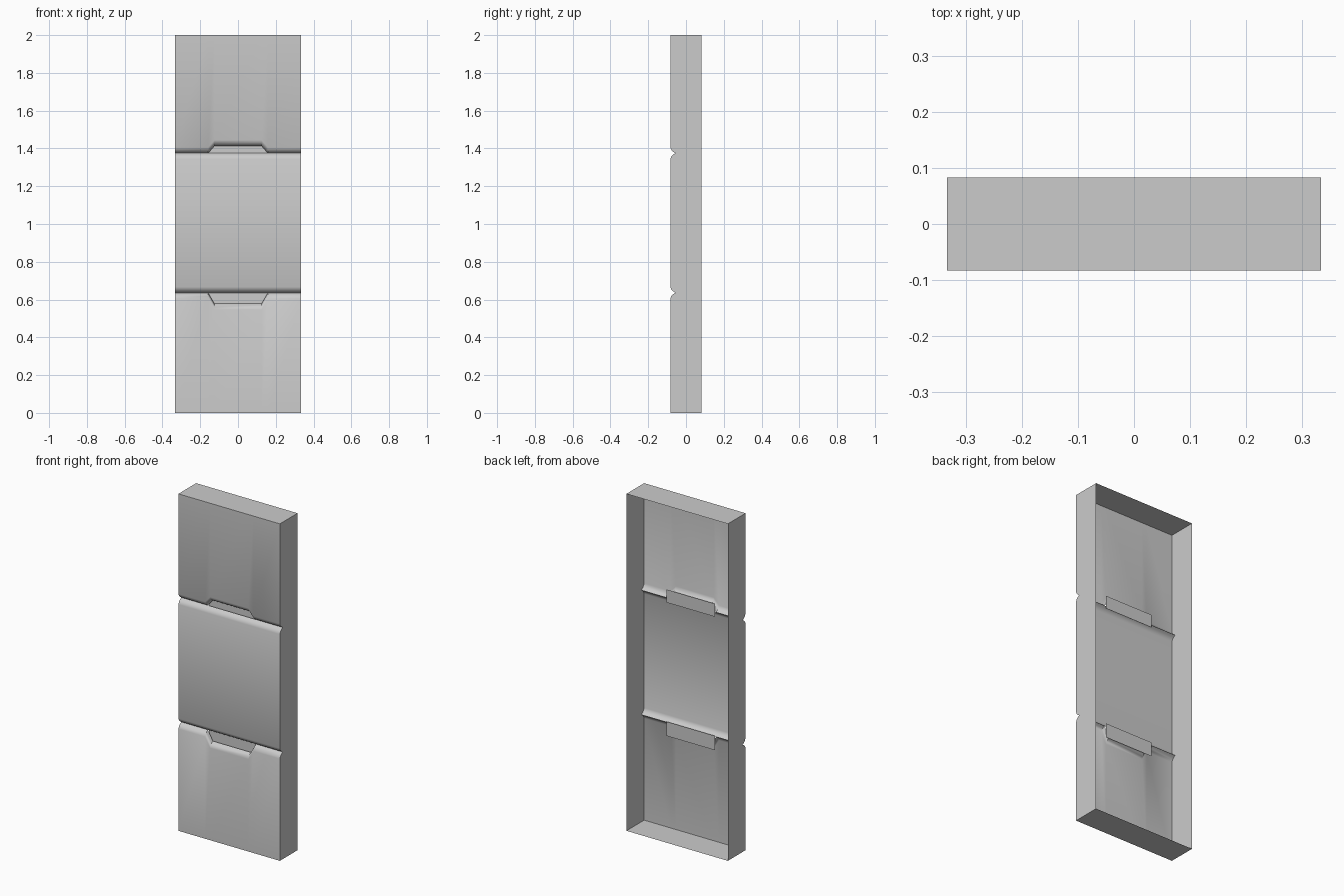
import bpy
import bmesh

if "Cube" in bpy.data.objects:
    bpy.data.objects.remove(bpy.data.objects["Cube"], do_unlink=True)

grey = bpy.data.materials.new("plain_grey")
grey.use_nodes = True
grey.diffuse_color = (0.6, 0.6, 0.6, 1)
grey.node_tree.nodes["Principled BSDF"].inputs["Base Color"].default_value = (0.6, 0.6, 0.6, 1)

HALF_W, FRONT, BACK, HEIGHT = 0.333, -0.083, 0.083, 2.0
PLATE_Y = -0.045
COLUMNS = [-HALF_W, -0.158, -0.125, 0.125, 0.158, HALF_W]
# Rounded edge: distance from groove centre, depth behind the front
ROLL = [(0.0, 0.027), (0.008, 0.014), (0.018, 0.005), (0.031, 0.0)]
UPPER, LOWER = 1.375, 0.636
UPPER_NOTCH, LOWER_NOTCH = 0.038, 0.058


def edge_rows(groove, direction, notch=0.0):
    """Rows of a rolled panel edge: height, y, and notch shift."""
    return [(groove + direction * d, FRONT + depth, direction * notch) for d, depth in ROLL]


def finish(name, bm):
    bmesh.ops.recalc_face_normals(bm, faces=bm.faces)
    mesh = bpy.data.meshes.new(name)
    bm.to_mesh(mesh)
    bm.free()
    mesh.materials.append(grey)
    obj = bpy.data.objects.new(name, mesh)
    bpy.context.collection.objects.link(obj)
    bpy.ops.object.select_all(action="DESELECT")
    obj.select_set(True)
    bpy.context.view_layer.objects.active = obj
    bpy.ops.object.shade_smooth_by_angle(angle=0.6)
    return obj


# Front panels: bottom, middle and top strips, each running upwards
panels = [
    [(0, FRONT, 0)] + edge_rows(LOWER, -1, LOWER_NOTCH)[::-1],
    edge_rows(LOWER, 1) + edge_rows(UPPER, -1)[::-1],
    edge_rows(UPPER, 1, UPPER_NOTCH) + [(HEIGHT, FRONT, 0)],
]

bm = bmesh.new()
for rows in panels:
    grid = []
    for z, y, shift in rows:
        grid.append([bm.verts.new((x, y, z + (shift if abs(x) < 0.13 else 0))) for x in COLUMNS])
    for low, high in zip(grid, grid[1:]):
        for i in range(len(COLUMNS) - 1):
            bm.faces.new((low[i], low[i + 1], high[i + 1], high[i]))

# Side walls follow the grooved outline
outline = [(y, z) for rows in panels for z, y, _ in rows]
outline = [p for i, p in enumerate(outline) if i == 0 or p != outline[i - 1]]
for x in (-HALF_W, HALF_W):
    wall = outline + [(BACK, HEIGHT), (BACK, 0)]
    bm.faces.new([bm.verts.new((x, y, z)) for y, z in wall])

# Top and bottom walls; the back stays open
for z in (0, HEIGHT):
    corners = [(-HALF_W, FRONT), (HALF_W, FRONT), (HALF_W, BACK), (-HALF_W, BACK)]
    bm.faces.new([bm.verts.new((x, y, z)) for x, y in corners])
bmesh.ops.remove_doubles(bm, verts=bm.verts, dist=0.0005)
finish("panel_shell", bm)

# Flat plates behind the notches
for name, low, high in (
    ("upper_notch_plate", UPPER - 0.022, UPPER + 0.055),
    ("lower_notch_plate", LOWER - 0.075, LOWER + 0.01),
):
    bm = bmesh.new()
    corners = [(-0.158, low), (0.158, low), (0.158, high), (-0.158, high)]
    bm.faces.new([bm.verts.new((x, PLATE_Y, z)) for x, z in corners])
    finish(name, bm)
